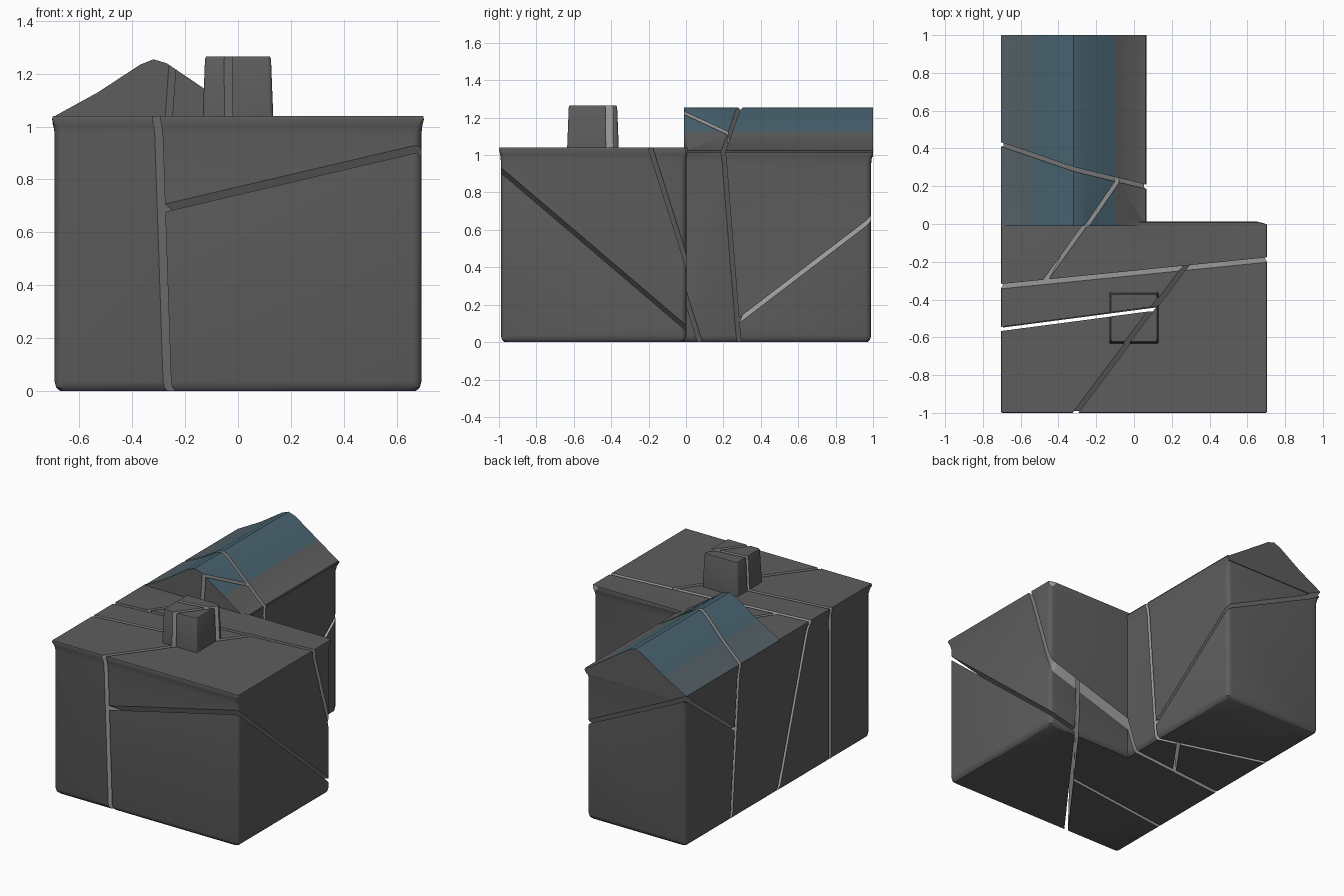
import bpy, bmesh, math
from mathutils import Vector

if "Cube" in bpy.data.objects:
    bpy.data.objects.remove(bpy.data.objects["Cube"])


def material(name, col):
    m = bpy.data.materials.new(name)
    m.diffuse_color = (*col, 1)
    m.use_nodes = True
    m.node_tree.nodes["Principled BSDF"].inputs["Base Color"].default_value = m.diffuse_color
    return m


MATS = [material("dark_wall", (0.11, 0.11, 0.11)),
        material("crack_face", (0.4, 0.4, 0.4)),
        material("roof_blue", (0.065, 0.125, 0.16)),
        material("roof_faded", (0.09, 0.12, 0.135))]


def make(name, bm):
    bmesh.ops.recalc_face_normals(bm, faces=bm.faces[:])
    me = bpy.data.meshes.new(name)
    bm.to_mesh(me)
    ob = bpy.data.objects.new(name, me)
    bpy.context.collection.objects.link(ob)
    return ob


def skin(name, rings):
    # Solid through a list of equal-length rings, capped at both ends
    bm = bmesh.new()
    vs = [[bm.verts.new(p) for p in r] for r in rings]
    n = len(vs[0])
    for a, b in zip(vs, vs[1:]):
        for i in range(n):
            j = (i + 1) % n
            bm.faces.new((a[i], a[j], b[j], b[i]))
    bm.faces.new(vs[0][::-1])
    bm.faces.new(vs[-1])
    return make(name, bm)


def round_rect(x0, x1, y0, y1, z, r, inset=0.0):
    x0, x1, y0, y1 = x0 + inset, x1 - inset, y0 + inset, y1 - inset
    pts = []
    for k, (cx, cy) in enumerate(((x1 - r, y1 - r), (x0 + r, y1 - r),
                                  (x0 + r, y0 + r), (x1 - r, y0 + r))):
        for s in range(5):
            a = math.pi / 2 * (k + s / 4)
            pts.append((cx + r * math.cos(a), cy + r * math.sin(a), z))
    return pts


def walls(name, x0, x1, y0, y1, top):
    # Rounded foot, straight wall, small flared lip: (height, inset, radius)
    prof = [(0, .03, .02), (.012, .016, .025), (.035, .01, .03), (top - .07, .01, .03),
            (top - .035, .006, .02), (top - .012, 0, .008), (top, .003, .006)]
    return skin(name, [round_rect(x0, x1, y0, y1, z, r, i) for z, i, r in prof])


# Main block, rear wing, gabled roof and chimney
block = walls("main_block", -.704, .704, -1.0, .012, 1.04)
wing = walls("wing_walls", -.702, .064, -.25, 1.0, 1.025)
gable = [(-.69, .99), (.05, .99), (.065, 1.015), (-.1, 1.125), (-.27, 1.24), (-.32, 1.255),
         (-.37, 1.235), (-.53, 1.13), (-.703, 1.035)]
roof = skin("wing_roof", [[(x, y, z) for x, z in gable] for y in (-.01, 1.0)])
chimney = skin("chimney", [round_rect(-.133, .133, -.635, -.36, z, .015, i)
                           for z, i in ((.95, 0), (1.05, 0), (1.255, .008), (1.265, .012))])

# Join into one solid
for part in (wing, roof, chimney):
    mod = block.modifiers.new("join", 'BOOLEAN')
    mod.operation = 'UNION'
    mod.solver = 'EXACT'
    mod.object = part
dg = bpy.context.evaluated_depsgraph_get()
house = bmesh.new()
house.from_mesh(block.evaluated_get(dg).to_mesh())
for ob in (block, wing, roof, chimney):
    bpy.data.objects.remove(ob, do_unlink=True)
bmesh.ops.remove_doubles(house, verts=house.verts[:], dist=1e-4)
house.normal_update()

# Tint the wing roof, strongest near the ridge
for f in house.faces:
    c = f.calc_center_median()
    f.material_index = 0
    if c.y > .1 and c.z > 1.04 and f.normal.z > .3:
        f.material_index = 3 if c.x > -.12 or c.x < -.55 else 2


def crack(bm, p, q, r, toward, gap=.011):
    # Split along the plane p-q-r leaving a gap; the first piece lies on the toward side
    p, q, r = Vector(p), Vector(q), Vector(r)
    n = (q - p).cross(r - p).normalized()
    if n.dot(Vector(toward) - p) < 0:
        n = -n
    out = []
    for s in (1, -1):
        b = bm.copy()
        bmesh.ops.bisect_plane(b, geom=b.verts[:] + b.edges[:] + b.faces[:], dist=1e-5,
                               plane_co=p + n * s * gap, plane_no=n * s, clear_inner=True)
        rim = [e for e in b.edges if e.is_boundary]
        for f in bmesh.ops.holes_fill(b, edges=rim, sides=0)["faces"]:
            f.material_index = 1
        out.append(b)
    return out


# Break the house along its cracks
rear, rest = crack(house, (.06, .2, 1.0), (.06, .28, 0), (-.7, .42, 1.04), (0, 1, .5))
middle, front = crack(rest, (-.7, -.33, 1.04), (.7, -.19, 1.04), (-.7, 0, 0), (0, 1, .5), .012)
rear_top, rear_low = crack(rear, (.06, .28, .11), (.06, 1, .66), (-.7, 1, 1.02), (0, .5, 2))
mid_left, mid_right = crack(middle, (-.1, .2, 1.2), (-.47, -.3, 1.04), (-.2, .18, 0), (-2, 0, .5))
left, right = crack(front, (-.31, -1, 1.04), (.23, -.28, 1.04), (-.275, -1, 0), (-2, 0, .5), .012)
left_back, left_front = crack(left, (-.7, -.555, 1.04), (.1, -.45, 1.04), (-.7, -.56, 0), (-.5, 1, .5))
right_top, right_low = crack(right, (-.28, -1, .7), (.7, -1, .93), (.7, -.05, .12), (0, -.5, 3))

pieces = {"wing_roof_piece": rear_top, "wing_wall_piece": rear_low,
          "middle_left_piece": mid_left, "middle_right_piece": mid_right,
          "block_left_back_piece": left_back, "block_left_front_piece": left_front,
          "block_roof_chimney_piece": right_top, "block_right_wall_piece": right_low}
bpy.ops.object.select_all(action='DESELECT')
for name, bm in pieces.items():
    ob = make(name, bm)
    for m in MATS:
        ob.data.materials.append(m)
    ob.select_set(True)
    bpy.context.view_layer.objects.active = ob
bpy.ops.object.shade_smooth_by_angle(angle=math.radians(35))
